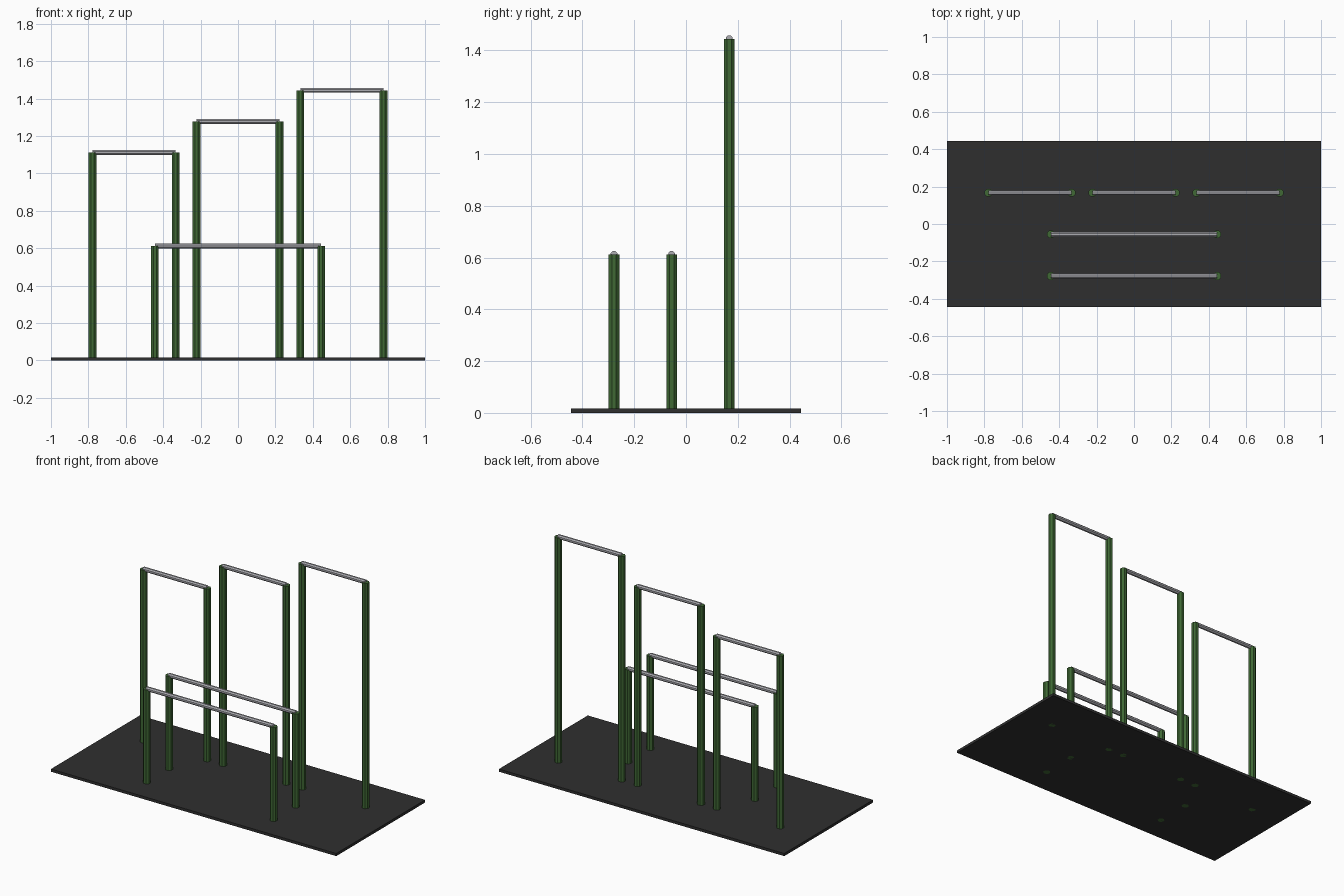
import bpy
import math
from mathutils import Matrix

cube = bpy.data.objects.get("Cube")
if cube:
    bpy.data.objects.remove(cube, do_unlink=True)


def make_material(name, color, roughness=0.6):
    mat = bpy.data.materials.new(name)
    mat.use_nodes = True
    mat.diffuse_color = (*color, 1)
    bsdf = mat.node_tree.nodes["Principled BSDF"]
    bsdf.inputs["Base Color"].default_value = (*color, 1)
    bsdf.inputs["Roughness"].default_value = roughness
    return mat


green = make_material("green paint", (0.05, 0.14, 0.035))
steel = make_material("grey steel", (0.42, 0.42, 0.45), 0.4)
rubber = make_material("dark rubber", (0.028, 0.028, 0.028), 0.9)

POST_RADIUS = 0.0222
BAR_RADIUS = 0.0139
SIDES = 8


def rod(name, radius, length, location, material, along_x=False):
    """Eight-sided rod with flats facing the main axes."""
    bpy.ops.mesh.primitive_cylinder_add(
        vertices=SIDES, radius=radius, depth=length, location=location)
    obj = bpy.context.object
    obj.name = name
    obj.data.transform(Matrix.Rotation(math.pi / SIDES, 4, "Z"))
    if along_x:
        obj.data.transform(Matrix.Rotation(math.pi / 2, 4, "Y"))
    obj.data.materials.append(material)


def frame(name, x, y, half_width, height):
    """Two upright posts joined by a bar through their tops."""
    for side, sign in (("left", 1), ("right", -1)):
        rod(f"{name}_{side}_post", POST_RADIUS, height,
            (x + sign * half_width, y, height / 2), green)
    rod(f"{name}_bar", BAR_RADIUS, 2 * half_width, (x, y, height), steel, True)


# Ground mat
bpy.ops.mesh.primitive_cube_add(size=1, location=(0, 0, 0.0085))
mat_slab = bpy.context.object
mat_slab.name = "ground_mat"
mat_slab.data.transform(Matrix.Diagonal((2, 0.889, 0.017, 1)))
mat_slab.data.materials.append(rubber)

# Pull-up frames rising in steps along the back
for i, label in enumerate(("low", "middle", "high")):
    frame(f"{label}_pullup", (i - 1) * 0.5556, 0.167, 0.2222, 1.111 + i * 0.1667)

# Pair of parallel bars at the front
for label, y in (("front", -0.278), ("rear", -0.0556)):
    frame(f"{label}_parallel", 0, y, 0.4444, 0.612)
